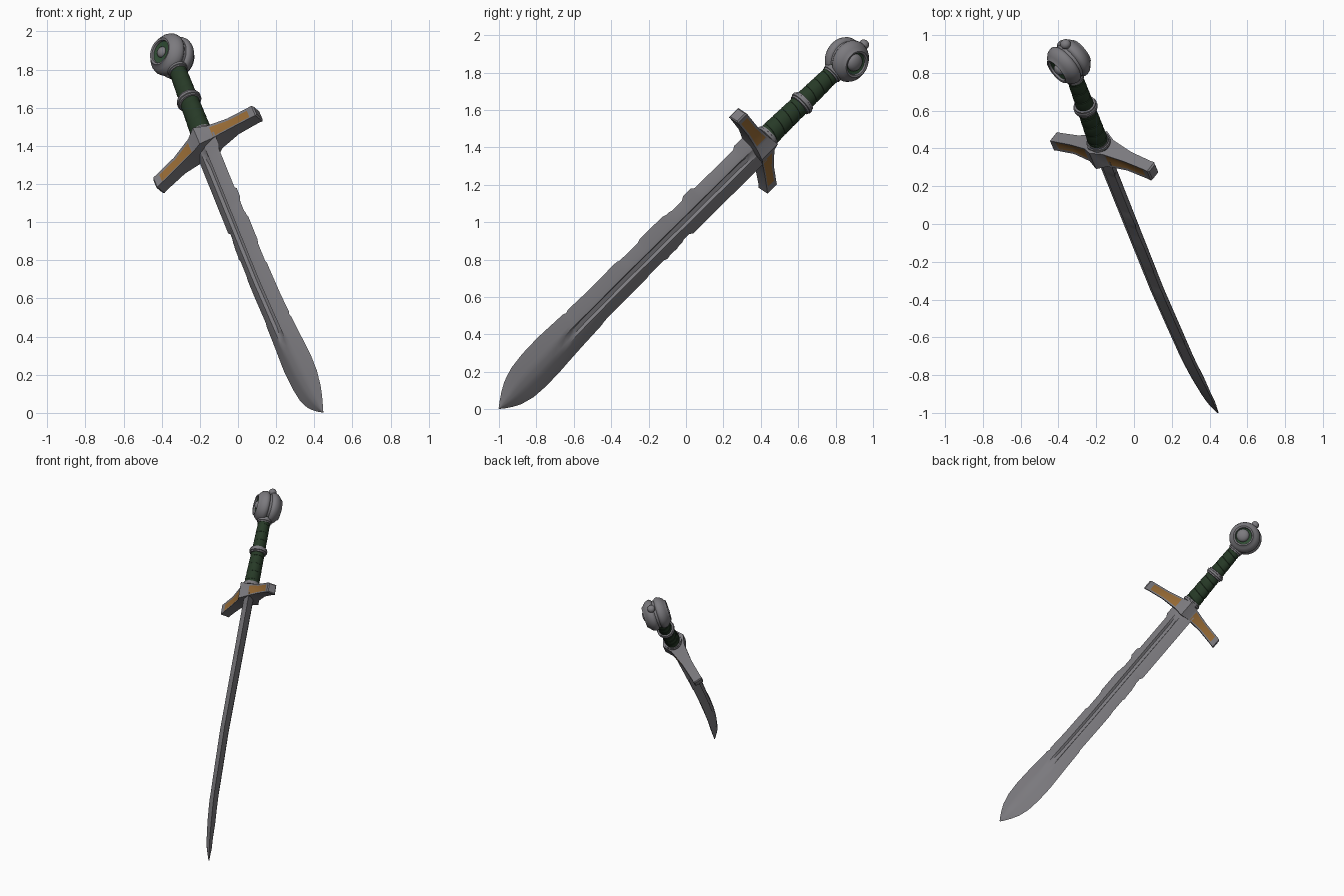
import bpy, bmesh, math, random
from mathutils import Vector, Matrix

if "Cube" in bpy.data.objects:
    bpy.data.objects.remove(bpy.data.objects["Cube"])

random.seed(4)

# Sword frame: Z runs tip -> pommel, X across the blade, Y through its thickness
TIP, POM = Vector((0.445, -1.0, 0.004)), Vector((-0.345, 0.86, 1.87))
LEN = (POM - TIP).length
D = (POM - TIP).normalized()
W = Vector((0.5, -0.12, 0.42))
W = (W - D * W.dot(D)).normalized()
GUARD_TURN = math.radians(29)
BX = Matrix.Rotation(-GUARD_TURN, 3, D) @ W
BY = D.cross(BX)
M = Matrix.Translation(TIP) @ Matrix((BX, BY, D)).transposed().to_4x4()


def mat(name, c):
    m = bpy.data.materials.new(name)
    m.diffuse_color = (*c, 1)
    m.use_nodes = True
    m.node_tree.nodes["Principled BSDF"].inputs["Base Color"].default_value = m.diffuse_color
    return m


STEEL = mat("steel grey", (0.2, 0.195, 0.21))
LEATHER = mat("dark green leather", (0.02, 0.042, 0.02))
ENAMEL = mat("green enamel", (0.03, 0.075, 0.035))
BRONZE = mat("bronze", (0.31, 0.145, 0.035))


def lerp(table, s):
    for (a, p), (b, q) in zip(table, table[1:]):
        if s <= b:
            return p + (q - p) * max(0, s - a) / (b - a)
    return table[-1][1]


def bend(s):
    """Slight bow of the blade and grip along Y."""
    return -lerp([(0, 0), (.15, .018), (.45, .036), (1.0, .042), (2.07, .025), (LEN, 0)], s)


def loft(bm, rings):
    """Skin closed rings of points and cap both ends."""
    vs = [[bm.verts.new(p) for p in r] for r in rings]
    faces = []
    for a, b in zip(vs, vs[1:]):
        n = len(a)
        faces.append([bm.faces.new((a[i], a[(i + 1) % n], b[(i + 1) % n], b[i])) for i in range(n)])
    bm.faces.new(vs[0][::-1])
    bm.faces.new(vs[-1])
    return faces


def finish(bm, name, mats, local=Matrix(), angle=35):
    bmesh.ops.recalc_face_normals(bm, faces=bm.faces)
    bm.transform(M @ local)
    me = bpy.data.meshes.new(name)
    bm.to_mesh(me)
    bm.free()
    ob = bpy.data.objects.new(name, me)
    bpy.context.collection.objects.link(ob)
    for m in mats:
        me.materials.append(m)
    bpy.ops.object.select_all(action='DESELECT')
    ob.select_set(True)
    bpy.context.view_layer.objects.active = ob
    bpy.ops.object.shade_smooth_by_angle(angle=math.radians(angle))
    return ob


def lathe(name, prof, mats, local=Matrix(), sx=1, sy=1, tilt=0, n=32, rule=None, bent=True):
    """Turn (radius, height) points about Z, optionally oval and following the bend."""
    bm = bmesh.new()
    rings = []
    for r, z in prof:
        off = bend(z) if bent else 0
        ring = []
        for k in range(n):
            a = 2 * math.pi * k / n
            x, y = r * sx * math.cos(a), r * sy * math.sin(a)
            ring.append((x, y + off, z + tilt * x))
        rings.append(ring)
    for i, band in enumerate(loft(bm, rings)):
        for f in band:
            f.material_index = rule(i) if rule else 0
    return finish(bm, name, mats, local)


# Blade: leaf-shaped tip, central fuller, nicked edges
width = [(0, .003), (.03, .027), (.07, .055), (.12, .083), (.2, .108), (.3, .118),
         (.42, .118), (.6, .108), (.8, .1), (2.06, .099)]
thick = [(0, .003), (.1, .018), (.3, .027), (.7, .03), (2.06, .034)]
stations = [0, .015, .03, .05, .07, .095, .12, .16, .2, .25, .3, .36, .42, .48, .54, .6]
stations += [.6 + .02 * i for i in range(1, 74)]
rings, nick = [], [0, 0]
for s in stations:
    for side in (0, 1):
        if .62 < s < 1.95 and random.random() < .2:
            nick[side] = random.choice((0, 0, .004, .008, .014))
        elif s >= 1.95:
            nick[side] = 0
    w, t, o = lerp(width, s), lerp(thick, s), bend(s)
    f = lerp([(0, 1.05), (.5, 1.05), (.66, .5), (1.9, .5), (2.0, .95)], s)
    top = [(-.4, .85), (-.23, 1), (-.12, f), (.12, f), (.23, 1), (.4, .85)]
    ring = [(-w + nick[0], o, s)] + [(x * w, o + y * t, s) for x, y in top]
    ring += [(w - nick[1], o, s)] + [(x * w, o - y * t, s) for x, y in top[::-1]]
    rings.append(ring)
bm = bmesh.new()
loft(bm, rings)
finish(bm, "blade", [STEEL], angle=25)

# Crossguard: tapered arms drooping to the blade, peaked hub, bronze panels on both faces
HUB = 2.075
half = [(.336, .027, .030, -.05), (.328, .034, .037, -.049), (.305, .033, .036, -.044),
        (.18, .036, .036, -.022), (.06, .054, .048, -.004)]
secs = [(-u, a, b, c) for u, a, b, c in half] + [(0, .084, .062, 0)] + half[::-1]
bm = bmesh.new()
bands = loft(bm, [[(u, -a, c - b), (u, a, c - b), (u, a, c + b), (u, -a, c + b)]
                  for u, a, b, c in secs])
bm.normal_update()
bmesh.ops.recalc_face_normals(bm, faces=bm.faces)
for pair in ((2, 3), (6, 7)):
    for side in (1, 3):
        panel = [bands[i][side] for i in pair]
        bmesh.ops.inset_region(bm, faces=panel, thickness=.012, depth=-.004, use_even_offset=True)
        for f in panel:
            f.material_index = 1
finish(bm, "crossguard", [STEEL, BRONZE],
       Matrix.Translation((0, bend(HUB), HUB)) @ Matrix.Rotation(GUARD_TURN, 4, 'Z'))

# Grip: overlapping leather bands, oval and tapering
prof = []
G0, G1, BANDS = 2.10, 2.66, 9
for i in range(BANDS):
    z = G0 + (G1 - G0) * i / BANDS
    h = (G1 - G0) / BANDS
    r = .062 - .014 * i / BANDS
    prof += [(r * .96, z), (r * 1.03, z + .15 * h), (r * .99, z + .95 * h)]
lathe("grip", prof, [LEATHER], sy=.86, tilt=.18)


# Rings on the grip
def ring(name, z, r, h):
    lathe(name, [(r * .8, z - h), (r * .95, z - h * .9), (r * .95, z - h * .45), (r * 1.04, z - h * .35),
                 (r * 1.04, z + h * .35), (r * .95, z + h * .45), (r * .95, z + h * .9), (r * .8, z + h)],
          [STEEL], sy=.92)


ring("lower_collar", 2.135, .067, .02)
ring("middle_ring", 2.405, .067, .022)
ring("upper_collar", 2.64, .055, .02)

# Pommel: two rounded discs with a groove between, green recess on each face
TURN = Matrix.Translation((0, 0, LEN)) @ Matrix.Rotation(math.radians(14), 4, 'Z') \
    @ Matrix.Rotation(math.radians(-90), 4, 'X')
side = [(.055, .074), (.06, .076), (.063, .087), (.074, .09), (.08, .08), (.092, .072),
        (.107, .055), (.114, .037), (.114, .022), (.107, .012)]
prof = [(r, -a) for r, a in side] + [(.1, .008)] + [(r, a) for r, a in side[::-1]]
prof.insert(len(side), (.1, -.008))
prof = [(.01, -.074)] + prof + [(.01, .074)]
last = len(prof) - 2
lathe("pommel", prof, [STEEL, ENAMEL], TURN, n=40, bent=False,
      rule=lambda i: int(i < 2 or i > last - 2))


# Domed studs in the pommel recesses and the end knob
def ball(name, centre, r, squash, local):
    bm = bmesh.new()
    bmesh.ops.create_uvsphere(bm, u_segments=24, v_segments=14, radius=r)
    bmesh.ops.scale(bm, vec=(1, 1, squash), verts=bm.verts)
    bmesh.ops.translate(bm, vec=centre, verts=bm.verts)
    finish(bm, name, [STEEL], local)


ball("front_stud", (0, 0, -.074), .03, .7, TURN)
ball("back_stud", (.008, 0, .074), .048, .6, TURN)
ball("end_knob", (0, .02, LEN + .122), .028, .9, M.Identity(4))
